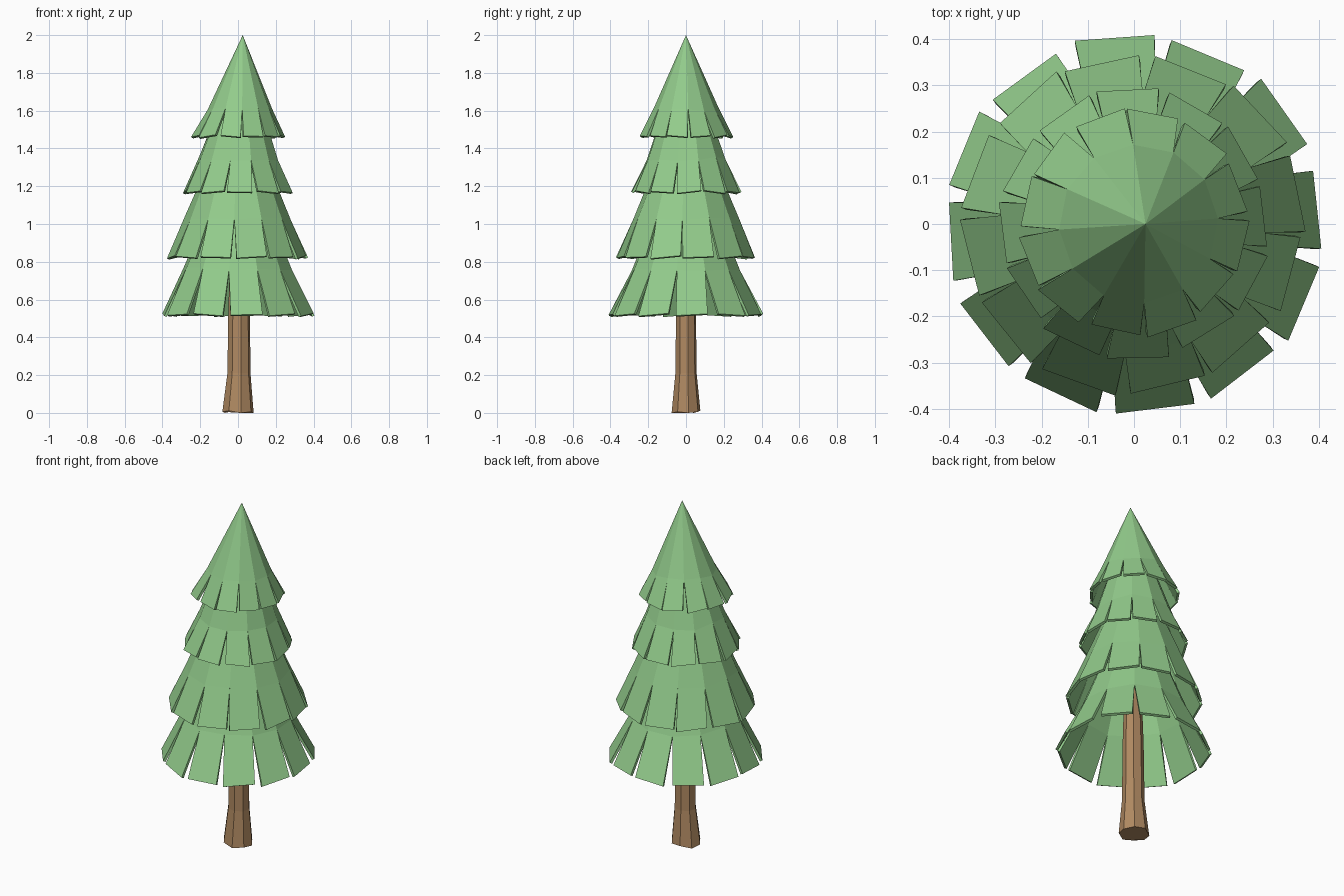
import bpy, math, random

if "Cube" in bpy.data.objects:
    bpy.data.objects.remove(bpy.data.objects["Cube"])
random.seed(4)
N = 12


def material(name, color):
    m = bpy.data.materials.new(name)
    m.diffuse_color = (*color, 1)
    m.use_nodes = True
    m.node_tree.nodes["Principled BSDF"].inputs["Base Color"].default_value = m.diffuse_color
    return m


def make_object(name, verts, faces, mat):
    me = bpy.data.meshes.new(name)
    me.from_pydata(verts, [], faces)
    me.materials.append(mat)
    me.update()
    ob = bpy.data.objects.new(name, me)
    bpy.context.collection.objects.link(ob)
    return ob


def polar(cx, r, deg, z):
    a = math.radians(deg)
    return (cx + r * math.cos(a), r * math.sin(a), z)


green = material("needles", (0.29, 0.60, 0.26))
brown = material("bark", (0.43, 0.25, 0.12))


# Hollow skirt: cone above a ring of separate hanging flaps
def tier(name, offset, fill, bottom, slit, top, cx):
    verts, faces = [], []
    step = 360 / N
    pointed = top[0] == 0
    for i in range(N):                       # slit-height ring
        verts.append(polar(cx * 0.4, slit[0], offset + (i - 0.5) * step,
                           slit[1] + random.uniform(-0.015, 0.01)))
    for i in range(1 if pointed else N):     # upper ring or tip
        verts.append(polar(cx, top[0], offset + (i - 0.5) * step, top[1]))
    for i in range(N):
        j = (i + 1) % N
        if pointed:
            faces.append((i, j, N))
        else:
            faces.append((i, j, N + j, N + i))
        # Flap with a slightly uneven lower edge
        mid = offset + i * step + random.uniform(-1.5, 1.5)
        half = fill * step / 2
        r = bottom[0] + random.uniform(-0.006, 0.006)
        tilt = random.uniform(-0.008, 0.008)
        k = len(verts)
        verts.append(polar(0, r - tilt / 2, mid - half, bottom[1] + tilt))
        verts.append(polar(0, r + tilt / 2, mid + half, bottom[1] - tilt))
        faces.append((k, k + 1, j, i))
    ob = make_object(name, verts, faces, green)
    mod = ob.modifiers.new("thickness", 'SOLIDIFY')
    mod.thickness = 0.014
    mod.offset = -1


# name, rotation, flap fill, (radius, z) of hem, slit tops and upper end
tier("foliage_bottom", 5.5, 0.80, (0.411, 0.52), (0.29, 0.765), (0.20, 0.98), 0.0)
tier("foliage_lower", 11, 0.87, (0.367, 0.825), (0.28, 1.035), (0.18, 1.27), 0.0)
tier("foliage_upper", 3, 0.87, (0.292, 1.17), (0.213, 1.35), (0.14, 1.55), 0.01)
tier("foliage_top", 19, 0.87, (0.243, 1.465), (0.172, 1.61), (0, 2.0), 0.025)

# Trunk: eight-sided, flared foot
S = 8
levels = [(0.084, 0.0, 0.0), (0.062, 0.21, 0.005), (0.058, 0.55, 0.006), (0.045, 0.98, 0.008)]
verts = []
for n, (r, z, cx) in enumerate(levels):
    for i in range(S):
        zz = z + (0.012 * (i % 3) / 2 if n == 0 else 0)
        x, y, zz = polar(cx, r, 10 + i * 360 / S, zz)
        verts.append((x, y * 0.92, zz))
faces = [tuple(reversed(range(S))), tuple(range(3 * S, 4 * S))]
for n in range(3):
    for i in range(S):
        j = (i + 1) % S
        faces.append((n * S + i, n * S + j, n * S + S + j, n * S + S + i))
make_object("trunk", verts, faces, brown)
